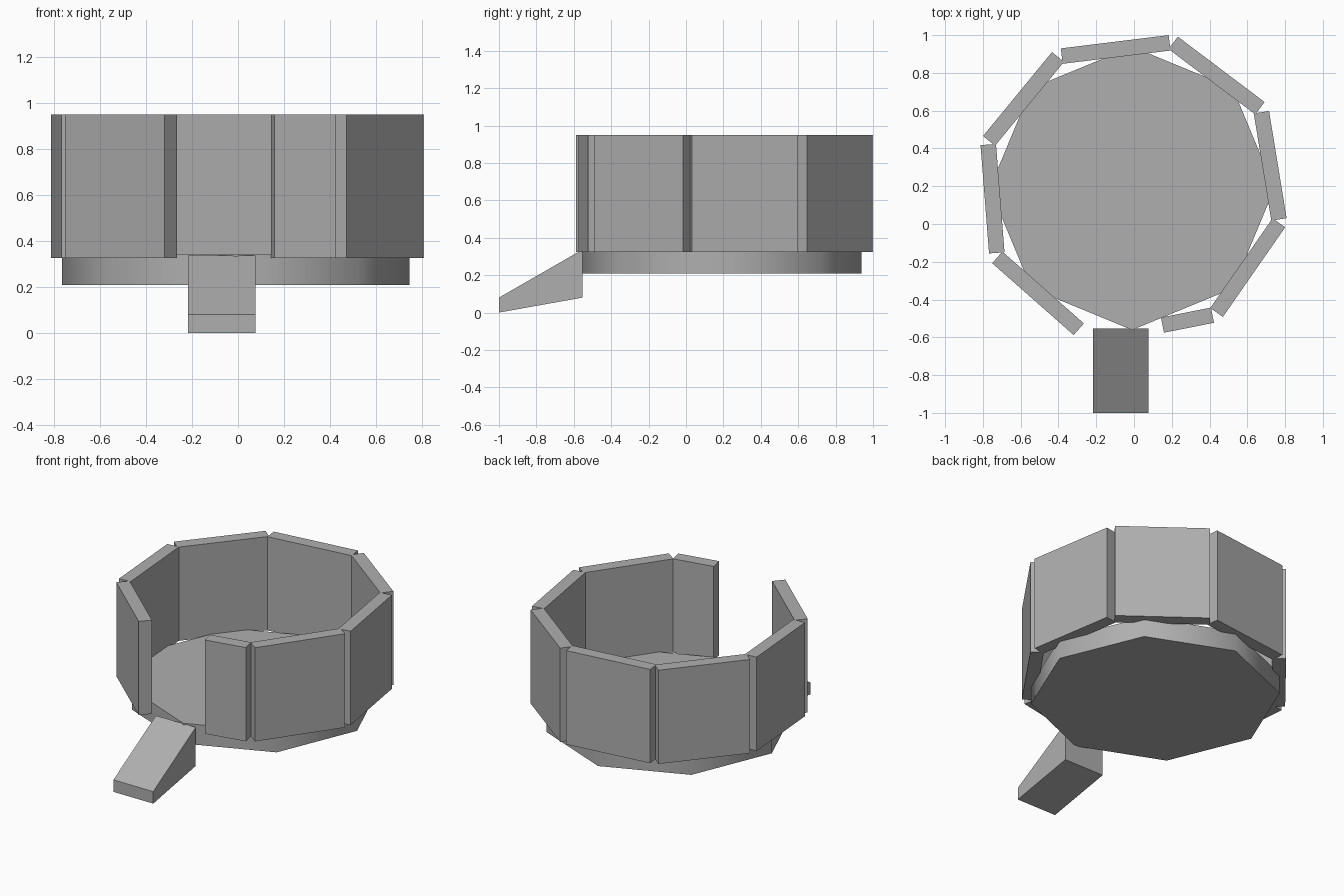
import bpy, bmesh, math

if "Cube" in bpy.data.objects:
    bpy.data.objects.remove(bpy.data.objects["Cube"])

grey = bpy.data.materials.new("mid_grey")
grey.diffuse_color = (0.43, 0.43, 0.43, 1)
grey.use_nodes = True
grey.node_tree.nodes["Principled BSDF"].inputs["Base Color"].default_value = grey.diffuse_color


def add_prism(name, outline, to_3d, lo, hi):
    """Extrude a flat outline between lo and hi."""
    bm = bmesh.new()
    a = [bm.verts.new(to_3d(u, v, lo)) for u, v in outline]
    b = [bm.verts.new(to_3d(u, v, hi)) for u, v in outline]
    n = len(outline)
    bm.faces.new(a[::-1])
    bm.faces.new(b)
    for i in range(n):
        j = (i + 1) % n
        bm.faces.new((a[i], a[j], b[j], b[i]))
    bmesh.ops.recalc_face_normals(bm, faces=bm.faces)
    mesh = bpy.data.meshes.new(name)
    bm.to_mesh(mesh)
    bm.free()
    mesh.materials.append(grey)
    obj = bpy.data.objects.new(name, mesh)
    bpy.context.collection.objects.link(obj)
    return obj


# Octagonal floor with smooth rim
octagon = [(-0.01 + 0.754 * math.cos(math.radians(45 * k)),
            0.189 + 0.75 * math.sin(math.radians(45 * k))) for k in range(8)]
floor = add_prism("floor", octagon, lambda u, v, w: (u, v, w), 0.209, 0.344)
bpy.context.view_layer.objects.active = floor
floor.select_set(True)
bpy.ops.object.shade_smooth_by_angle(angle=math.radians(60))
floor.select_set(False)

# Ring of wall panels: centre x, centre y, angle, length
panels = [
    (-0.097, 0.924, 7, 0.575),
    (0.437, 0.786, -37, 0.575),
    (0.721, 0.308, -80.7, 0.575),
    (0.602, -0.231, 55.2, 0.578),
    (0.283, -0.509, 11.2, 0.270),
    (-0.508, -0.367, -41.4, 0.575),
    (-0.749, 0.134, -85.5, 0.575),
    (-0.585, 0.662, 50.6, 0.575),
]
for i, (x, y, angle, length) in enumerate(panels):
    h, t = length / 2, 0.041
    rect = [(-h, -t), (h, -t), (h, t), (-h, t)]
    panel = add_prism(f"wall_panel_{i + 1}", rect,
                      lambda u, v, w: (u, v, w), 0.325, 0.949)
    panel.location = (x, y, 0)
    panel.rotation_euler.z = math.radians(angle)

# Entrance ramp, side profile in y and z
ramp_profile = [(-1.0, 0.0), (-0.553, 0.08), (-0.553, 0.337), (-1.0, 0.08)]
add_prism("entrance_ramp", ramp_profile,
          lambda u, v, w: (w, u, v), -0.217, 0.076)
